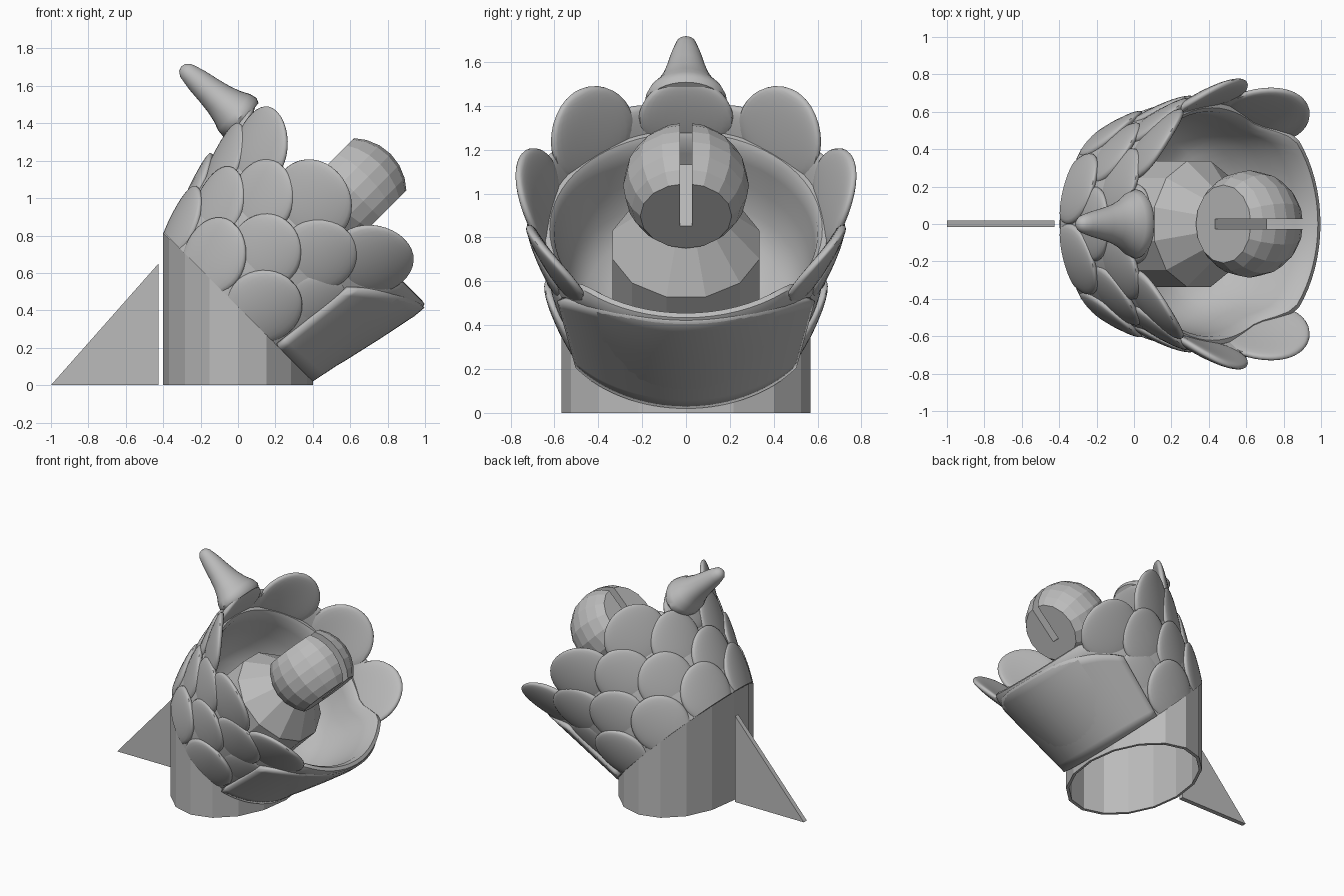
import bpy, bmesh
from math import sin, cos, pi, radians, sqrt, copysign
from mathutils import Matrix, Vector

if "Cube" in bpy.data.objects:
    bpy.data.objects.remove(bpy.data.objects["Cube"], do_unlink=True)

grey = bpy.data.materials.new("plain_grey")
grey.use_nodes = True
GREY = (0.5, 0.5, 0.5, 1)
grey.diffuse_color = GREY
grey.node_tree.nodes["Principled BSDF"].inputs["Base Color"].default_value = GREY


def frame(origin, ax, ay, az):
    """Matrix whose local axes point along the three given directions."""
    m = Matrix((Vector(ax).normalized(), Vector(ay).normalized(), Vector(az).normalized()))
    return Matrix.Translation(origin) @ m.transposed().to_4x4()


# Flower frame: x downhill, z out of the slanted cut
FLOWER = frame((0, 0, 0.42), (1, 0, -1), (0, 1, 0), (1, 0, 1))


def finish(name, bm, matrix=Matrix(), smooth=False):
    bmesh.ops.remove_doubles(bm, verts=bm.verts, dist=1e-5)
    bmesh.ops.recalc_face_normals(bm, faces=bm.faces)
    mesh = bpy.data.meshes.new(name)
    bm.to_mesh(mesh)
    bm.free()
    mesh.transform(matrix)
    mesh.materials.append(grey)
    ob = bpy.data.objects.new(name, mesh)
    bpy.context.collection.objects.link(ob)
    if smooth:
        bpy.ops.object.select_all(action='DESELECT')
        ob.select_set(True)
        bpy.context.view_layer.objects.active = ob
        bpy.ops.object.shade_smooth_by_angle(angle=radians(50))
    return ob


def lathe(name, profile, sides, matrix=Matrix(), shape=None, closed=False, smooth=False):
    """Spin a (radius, height) profile round z; shape() may alter each point."""
    shape = shape or (lambda r, z, a: (r * cos(a), r * sin(a), z))
    bm = bmesh.new()
    rings = [[bm.verts.new(shape(r, z, 2 * pi * i / sides)) for i in range(sides)]
             for r, z in profile]
    pairs = list(zip(rings, rings[1:]))
    if closed:
        pairs.append((rings[-1], rings[0]))
    for low, high in pairs:
        for i in range(sides):
            j = (i + 1) % sides
            bm.faces.new((low[i], low[j], high[j], high[i]))
    return finish(name, bm, matrix, smooth)


# Hollow oval base tube with a slanted top
def tube_point(r, z, a):
    x = 0.4 * r * cos(a)
    return x, 0.567 * r * sin(a), z * (0.425 - 0.98 * x)


lathe("base_tube", [(1, 0), (1, 1), (0.955, 1), (0.955, 0)], 16, shape=tube_point, closed=True)


# Bowl with a taller lip on the downhill side
def bowl_point(r, z, a):
    off = min(a, 2 * pi - a)
    t = min(1, max(0, (off - 0.7) / 0.35))
    k = t * t * (3 - 2 * t)
    r *= 1 - 0.1 * k * z
    return r * cos(a), r * sin(a), z * (1 - 0.18 * k)


bowl = [(0, 0), (0.557, 0), (0.61, 0.2), (0.66, 0.42), (0.703, 0.63), (0.708, 0.68),
        (0.695, 0.715), (0.67, 0.72), (0.645, 0.69), (0.625, 0.6), (0.595, 0.45),
        (0.55, 0.3), (0.47, 0.17), (0.3, 0.09), (0, 0.07)]
lathe("bowl", bowl, 72, FLOWER, bowl_point, smooth=True)

# Broad lower petal wrapped over the downhill side of the bowl
bm = bmesh.new()
bmesh.ops.create_grid(bm, x_segments=32, y_segments=10, size=1)
for v in bm.verts:
    s, a = v.co.x, v.co.x * radians(59)
    z = (v.co.y + 1) / 2 * (0.7 - 0.22 * abs(s) ** 3)
    r = 0.566 + 0.205 * z + 0.022 * s * s
    v.co = (r * cos(a), r * sin(a), z)
lip = finish("lower_petal", bm, FLOWER, True)
shell = lip.modifiers.new("shell", 'SOLIDIFY')
shell.thickness = 0.03
shell.offset = -1


# Overlapping rounded petals in rows, tips flaring outwards
def petal(name, angle, radius, height, wide, tall, tilt):
    bm = bmesh.new()
    bmesh.ops.create_uvsphere(bm, u_segments=28, v_segments=18, radius=1)
    for v in bm.verts:
        x, y, z = v.co
        y, z = y * wide, max(z * tall, -height)
        x = 0.035 * copysign(abs(x) ** 0.65, x) - 0.6 * y * y + tilt * z
        v.co = (radius + x, y, height + z)
    spin = Matrix.Rotation(radians(angle), 4, 'Z')
    finish(name, bm, FLOWER @ spin, True)


odd = (80, 120, 160)
rows = [("first", odd, 0.57, 0.1, 0.2, 0.2, 0.34),
        ("second", (100, 140), 0.61, 0.31, 0.2, 0.2, 0.34),
        ("third", odd, 0.65, 0.5, 0.2, 0.2, 0.34),
        ("top", (61, 100, 140), 0.695, 0.685, 0.23, 0.2, 0.38)]
for side, sign in (("left", 1), ("right", -1)):
    for row, angles, *size in rows:
        for n, angle in enumerate(angles):
            petal(f"{row}_row_petal_{side}_{n + 1}", sign * angle, *size)
    petal(f"tucked_petal_{side}", sign * 62, 0.59, 0.28, 0.19, 0.2, 0.25)
petal("second_row_petal_back", 180, 0.61, 0.29, 0.2, 0.19, 0.34)
petal("top_row_petal_back", 180, 0.675, 0.66, 0.215, 0.18, 0.22)

# Horn growing out of the back petal
horn = [(0, -0.05), (0.17, -0.045), (0.185, -0.02), (0.17, 0.02), (0.135, 0.07),
        (0.108, 0.13), (0.088, 0.2), (0.07, 0.28), (0.056, 0.33), (0.045, 0.365),
        (0.025, 0.388), (0, 0.395)]
lathe("horn", horn, 32, frame((-0.005, 0, 1.445), (0.26, 0, 0.3), (0, 1, 0), (-0.3, 0, 0.26)),
      lambda r, z, a: ((0.75 + 0.65 * z) * r * cos(a), r * sin(a), z), smooth=True)

# Faceted pedestal inside the bowl
lathe("pedestal", [(0, 0.05), (0.348, 0.05), (0.348, 0.49), (0.16, 0.7), (0, 0.7)], 12,
      FLOWER @ Matrix.Rotation(pi / 12, 4, 'Z'))

# Faceted ball with two flat ends and a slot
R, END, CENTRE = 0.287, 0.197, 0.873
cap = sqrt(R * R - END * END)
steps = [radians(a) for a in (-30, -15, 0, 15, 30)]
ball_profile = ([(0, -END), (cap, -END)] + [(R * cos(a), R * sin(a)) for a in steps]
                + [(cap, END), (0, END)])
turn = Matrix.Translation((0, 0, CENTRE)) @ Matrix.Rotation(pi / 2, 4, 'Y')
ball = lathe("slotted_ball", ball_profile, 16, FLOWER @ turn)

bm = bmesh.new()
bmesh.ops.create_cube(bm, size=1)
for v in bm.verts:
    v.co = (v.co.x, v.co.y * 0.056, 1.06 + v.co.z * 0.5)
cutter = finish("slot_cutter", bm, FLOWER)
cutter.hide_render = True
cut = ball.modifiers.new("slot", 'BOOLEAN')
cut.operation = 'DIFFERENCE'
cut.solver = 'EXACT'
cut.object = cutter
bpy.context.view_layer.objects.active = ball
bpy.ops.object.modifier_apply(modifier=cut.name)
bpy.data.objects.remove(cutter, do_unlink=True)

# Thin upright triangular plate beside the base
bm = bmesh.new()
corners = [(-1, 0), (-0.425, 0), (-0.425, 0.65)]
near, far = [[bm.verts.new((x, y, z)) for x, z in corners] for y in (-0.015, 0.02)]
bm.faces.new(near)
bm.faces.new(far)
for i in range(3):
    j = (i + 1) % 3
    bm.faces.new((near[i], near[j], far[j], far[i]))
finish("triangle_plate", bm)
